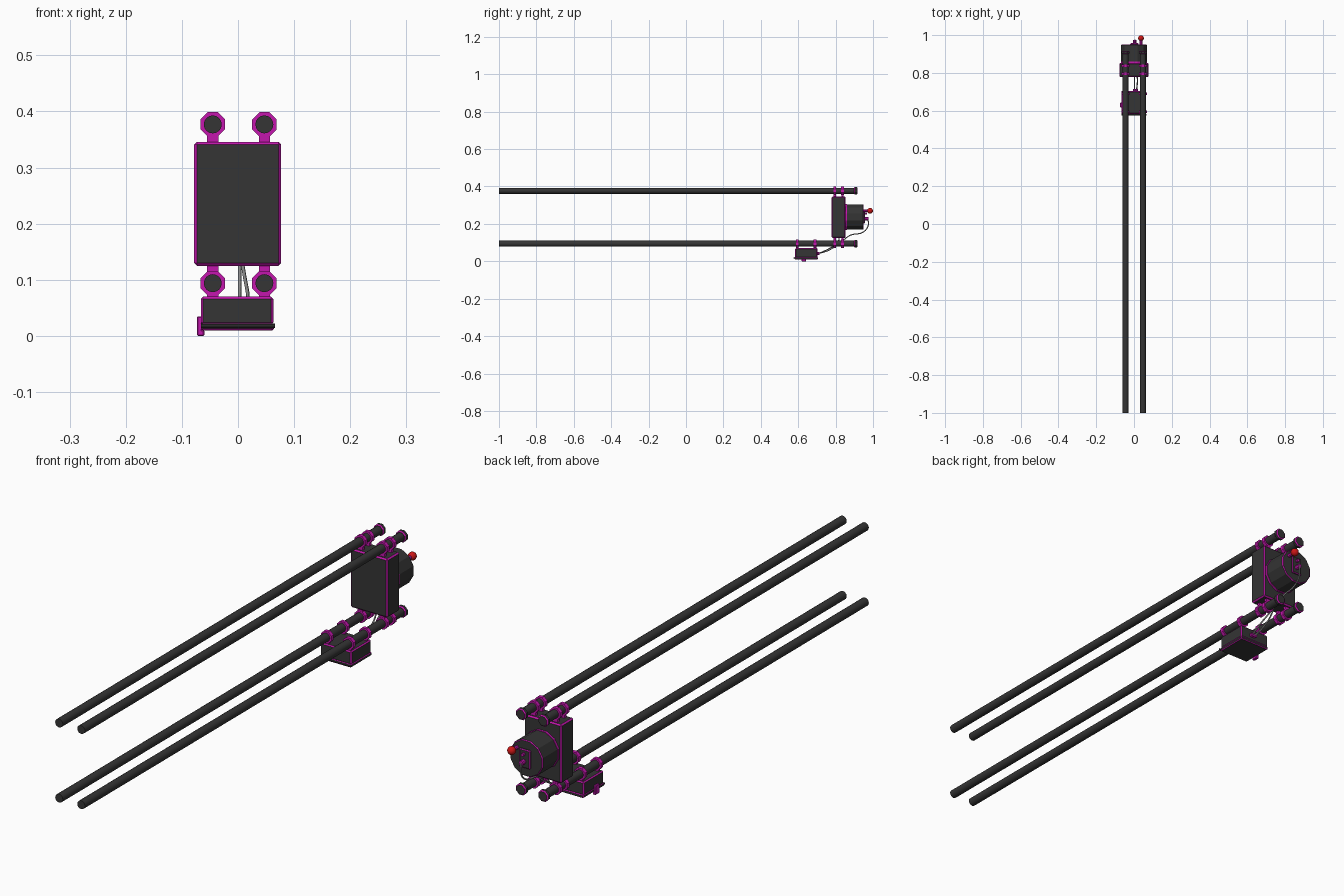
import bpy, bmesh, math
from mathutils import Matrix, Vector

if "Cube" in bpy.data.objects:
    bpy.data.objects.remove(bpy.data.objects["Cube"])


def mat(name, c):
    m = bpy.data.materials.new(name)
    m.diffuse_color = (*c, 1)
    m.use_nodes = True
    m.node_tree.nodes["Principled BSDF"].inputs["Base Color"].default_value = m.diffuse_color
    return m


DARK = mat("dark", (0.035, 0.035, 0.035))
TRIM = mat("magenta_trim", (0.55, 0.008, 0.42))
RED = mat("red", (0.6, 0.008, 0.008))
GREY = mat("cable_grey", (0.25, 0.25, 0.25))
ALONG_Y = Matrix.Rotation(math.pi / 2, 4, 'X')
ALONG_X = Matrix.Rotation(math.pi / 2, 4, 'Y')


def finish(bm, name, mats, smooth=False):
    me = bpy.data.meshes.new(name)
    bm.to_mesh(me)
    bm.free()
    for m in mats:
        me.materials.append(m)
    ob = bpy.data.objects.new(name, me)
    bpy.context.collection.objects.link(ob)
    if smooth:
        bpy.context.view_layer.objects.active = ob
        ob.select_set(True)
        bpy.ops.object.shade_smooth_by_angle(angle=math.radians(40))
        ob.select_set(False)
    return ob


def box(name, lo, hi, edge=0.0, m=DARK):
    """Box from corner to corner; bevelled edges take the trim colour."""
    lo, hi = Vector(lo), Vector(hi)
    bm = bmesh.new()
    bmesh.ops.create_cube(bm, size=1, matrix=Matrix.Translation((lo + hi) / 2)
                          @ Matrix.Diagonal((*(hi - lo), 1)))
    if edge:
        bmesh.ops.bevel(bm, geom=bm.edges[:], offset=edge, segments=1,
                        affect='EDGES', material=1)
    return finish(bm, name, [m, TRIM])


def rod(name, c, r, length, n, m=DARK, rot=ALONG_Y, rim=0.0, smooth=False, spin=0.0):
    """Cylinder centred on c; a rim bevel takes the trim colour."""
    bm = bmesh.new()
    bmesh.ops.create_cone(bm, cap_ends=True, segments=n, radius1=r, radius2=r, depth=length,
                          matrix=Matrix.Translation(c) @ rot @ Matrix.Rotation(spin, 4, 'Z'))
    if rim:
        edges = [e for e in bm.edges if any(len(f.verts) > 4 for f in e.link_faces)]
        bmesh.ops.bevel(bm, geom=edges, offset=rim, segments=1,
                        affect='EDGES', material=1)
    return finish(bm, name, [m, TRIM], smooth)


def cable(name, pts, r):
    cu = bpy.data.curves.new(name, 'CURVE')
    cu.dimensions = '3D'
    cu.bevel_depth, cu.bevel_resolution, cu.resolution_u = r, 1, 5
    cu.use_fill_caps = True
    sp = cu.splines.new('BEZIER')
    sp.bezier_points.add(len(pts) - 1)
    for b, p in zip(sp.bezier_points, pts):
        b.co = p
        b.handle_left_type = b.handle_right_type = 'AUTO'
    cu.materials.append(GREY)
    bpy.context.collection.objects.link(bpy.data.objects.new(name, cu))


RX = (-0.045, 0.047)
ZU, ZL = 0.377, 0.094
OCT = math.pi / 8


def clamp(name, x, y, z, z_body):
    """Octagonal collar on a rod plus the neck to a housing."""
    rod(name + "_collar", (x, y, z), 0.0235, 0.014, 8, TRIM, spin=OCT)
    s = math.copysign(0.018, z_body - z)
    a, b = sorted((z + s, z_body))
    box(name + "_neck", (x - 0.01, y - 0.006, a), (x + 0.01, y + 0.006, b), m=TRIM)


# Four long rods, their end caps and the clamps holding the housings
for x in RX:
    for z in (ZU, ZL):
        rod("rod", (x, -0.043, z), 0.016, 1.914, 16, smooth=True)
        rod("rod_end_cap", (x, 0.908, z), 0.0225, 0.018, 8, rim=0.004, spin=OCT)
        for y in (0.795, 0.837):
            clamp("main_clamp", x, y, z, 0.343 if z == ZU else 0.128)
    for y in (0.595, 0.69):
        clamp("lower_clamp", x, y, ZL, 0.067)

# Main housing
box("main_housing", (-0.078, 0.778, 0.125), (0.077, 0.853, 0.346), 0.005)

# Motor drum on the back
MC = 0.237
rod("drum_flange", (0, 0.855, MC), 0.072, 0.012, 12, TRIM, spin=OCT / 1.5)
rod("motor_drum", (0, 0.9, MC), 0.07, 0.1, 12, rim=0.003, spin=OCT / 1.5)
box("back_panel", (-0.02, 0.945, MC - 0.035), (0.025, 0.957, MC + 0.035), 0.003)
rod("cable_socket", (0.005, 0.964, MC - 0.01), 0.009, 0.022, 8, TRIM)
rod("panel_knob", (0.005, 0.96, MC + 0.018), 0.006, 0.014, 8, TRIM)

# Antenna with a red ball
rod("antenna_stalk", (0.037, 0.96, 0.27), 0.007, 0.04, 8, TRIM)
bm = bmesh.new()
bmesh.ops.create_uvsphere(bm, u_segments=12, v_segments=8, radius=0.0155,
                          matrix=Matrix.Translation((0.037, 0.984, 0.27)))
finish(bm, "red_ball", [RED], True)

# Small box below with lid, hinge pin and latch
box("small_box", (-0.066, 0.583, 0.02), (0.063, 0.703, 0.07), 0.004)
box("small_box_lid", (-0.066, 0.580, 0.01), (0.064, 0.705, 0.023), 0.003)
rod("hinge_pin", (0, 0.579, 0.018), 0.004, 0.132, 8, DARK, ALONG_X)
box("latch_side", (-0.073, 0.618, 0.002), (-0.064, 0.642, 0.035), 0.002, TRIM)
box("latch_foot", (-0.073, 0.618, 0.0), (-0.06, 0.642, 0.011), 0.002, TRIM)
for x in (0.003, 0.014):
    rod("cable_gland", (x, 0.708, 0.042), 0.008, 0.014, 8, TRIM)

# Cables from the small box to the housing and the motor
cable("motor_cable", [(0.014, 0.71, 0.042), (0.018, 0.76, 0.065), (0.012, 0.83, 0.105),
                      (0.006, 0.88, 0.14), (0.005, 0.945, 0.155),
                      (0.005, 0.972, 0.185), (0.005, 0.974, 0.227)], 0.0032)
cable("housing_cable", [(0.003, 0.71, 0.042), (0.003, 0.765, 0.06),
                        (0.003, 0.81, 0.095), (0.003, 0.82, 0.128)], 0.0032)
